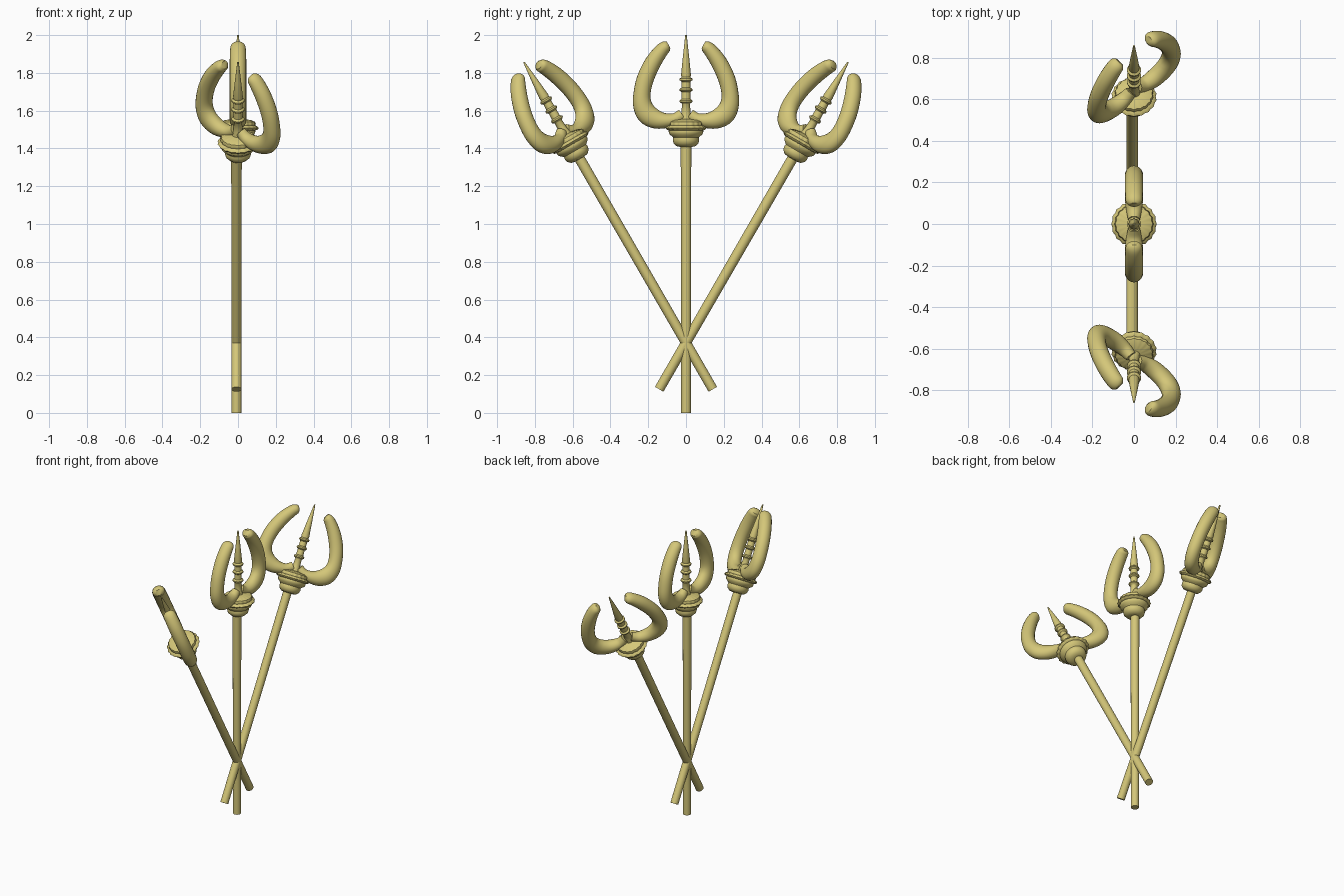
import bpy, bmesh, math
from mathutils import Matrix, Vector

if "Cube" in bpy.data.objects:
    bpy.data.objects.remove(bpy.data.objects["Cube"])

brass = bpy.data.materials.new("old brass")
brass.diffuse_color = (0.66, 0.57, 0.19, 1)
brass.use_nodes = True
brass.node_tree.nodes["Principled BSDF"].inputs["Base Color"].default_value = brass.diffuse_color


def make_object(name, sections, matrix, angle=45):
    """Skin a list of closed rings, cap both ends, place by matrix."""
    bm = bmesh.new()
    rings = [[bm.verts.new(p) for p in ring] for ring in sections]
    n = len(rings[0])
    for a, b in zip(rings, rings[1:]):
        for i in range(n):
            j = (i + 1) % n
            bm.faces.new((a[i], a[j], b[j], b[i]))
    bm.faces.new(rings[0][::-1])
    bm.faces.new(rings[-1])
    bmesh.ops.recalc_face_normals(bm, faces=bm.faces)
    mesh = bpy.data.meshes.new(name)
    bm.to_mesh(mesh)
    bm.free()
    mesh.materials.append(brass)
    ob = bpy.data.objects.new(name, mesh)
    bpy.context.collection.objects.link(ob)
    ob.matrix_world = matrix
    bpy.ops.object.select_all(action='DESELECT')
    ob.select_set(True)
    bpy.context.view_layer.objects.active = ob
    bpy.ops.object.shade_smooth_by_angle(angle=math.radians(angle))
    return ob


def lathe(name, profile, matrix, n=32, x=0.0, lobes=0, depth=0.0):
    """Revolve (radius, z) pairs round z, with an optional scalloped edge."""
    sections = []
    for r, z in profile:
        ring = []
        for i in range(n):
            t = 2 * math.pi * i / n
            k = r * (1 + depth * math.cos(lobes * t)) if lobes else r
            ring.append((x + k * math.cos(t), k * math.sin(t), z))
        sections.append(ring)
    return make_object(name, sections, matrix)


# prong centre line: y, z, radius in the plane, radius across it
PRONG = [(0.02, 1.580, 0.030, 0.028), (0.06, 1.555, 0.032, 0.036),
         (0.11, 1.547, 0.040, 0.043), (0.16, 1.555, 0.050, 0.044),
         (0.205, 1.582, 0.055, 0.044), (0.230, 1.630, 0.050, 0.044),
         (0.233, 1.690, 0.045, 0.044), (0.215, 1.770, 0.045, 0.044),
         (0.175, 1.855, 0.043, 0.044), (0.130, 1.918, 0.037, 0.042),
         (0.105, 1.940, 0.031, 0.038), (0.092, 1.948, 0.020, 0.024)]


def catmull(points, steps=4):
    out = []
    for i in range(len(points) - 1):
        p = [Vector(points[min(max(i + k, 0), len(points) - 1)]) for k in (-1, 0, 1, 2)]
        for s in range(steps):
            t = s / steps
            out.append(0.5 * (2 * p[1] + (p[2] - p[0]) * t
                              + (2 * p[0] - 5 * p[1] + 4 * p[2] - p[3]) * t * t
                              + (3 * p[1] - p[0] - 3 * p[2] + p[3]) * t ** 3))
    return out + [Vector(points[-1])]


def prong(name, side, matrix, n=20):
    path = catmull(PRONG)
    sections = []
    for i, p in enumerate(path):
        a, b = path[max(i - 1, 0)], path[min(i + 1, len(path) - 1)]
        d = Vector((b[0] - a[0], b[1] - a[1])).normalized()
        ring = []
        for k in range(n):
            t = 2 * math.pi * k / n
            u = p[2] * math.cos(t)
            ring.append((p[3] * math.sin(t), side * (p[0] - d.y * u), p[1] + d.x * u))
        sections.append(ring)
    return make_object(name, sections, matrix)


def trident(label, matrix, twist):
    head = matrix @ Matrix.Rotation(twist, 4, 'Z')
    # plain round pole
    lathe(label + "_shaft", [(0.026, 0), (0.028, 1.45)], matrix, 24, x=-0.008)
    # stepped bulb under the head
    lathe(label + "_collar",
          [(0.028, 1.408), (0.050, 1.412), (0.066, 1.428), (0.070, 1.445),
           (0.068, 1.458), (0.074, 1.464), (0.088, 1.476), (0.092, 1.49),
           (0.088, 1.502)], head)
    # scalloped flange
    lathe(label + "_flange",
          [(0.085, 1.494), (0.100, 1.498), (0.107, 1.507), (0.100, 1.517),
           (0.090, 1.521), (0.092, 1.530), (0.088, 1.541), (0.070, 1.549),
           (0.030, 1.556)], head, 72, lobes=18, depth=0.025)
    # ringed centre spike
    spike = [(0.034, 1.54), (0.025, 1.58), (0.021, 1.635)]
    for z in (1.65, 1.71, 1.765):
        spike += [(0.023, z - 0.012), (0.034, z - 0.004), (0.034, z + 0.004), (0.024, z + 0.012)]
    spike += [(0.026, 1.79), (0.017, 1.88), (0.004, 2.0)]
    lathe(label + "_spike", spike, head, 20)
    # two curved outer prongs
    for side, tag in ((1, "a"), (-1, "b")):
        prong(label + "_prong_" + tag, side, head)


trident("middle", Matrix.Identity(4), 0)
for s, label in ((1, "right"), (-1, "left")):
    tilt = (Matrix.Translation((0, -0.142 * s, 0.125))
            @ Matrix.Rotation(math.radians(-30 * s), 4, 'X'))
    trident(label, tilt, math.radians(-50 * s))
